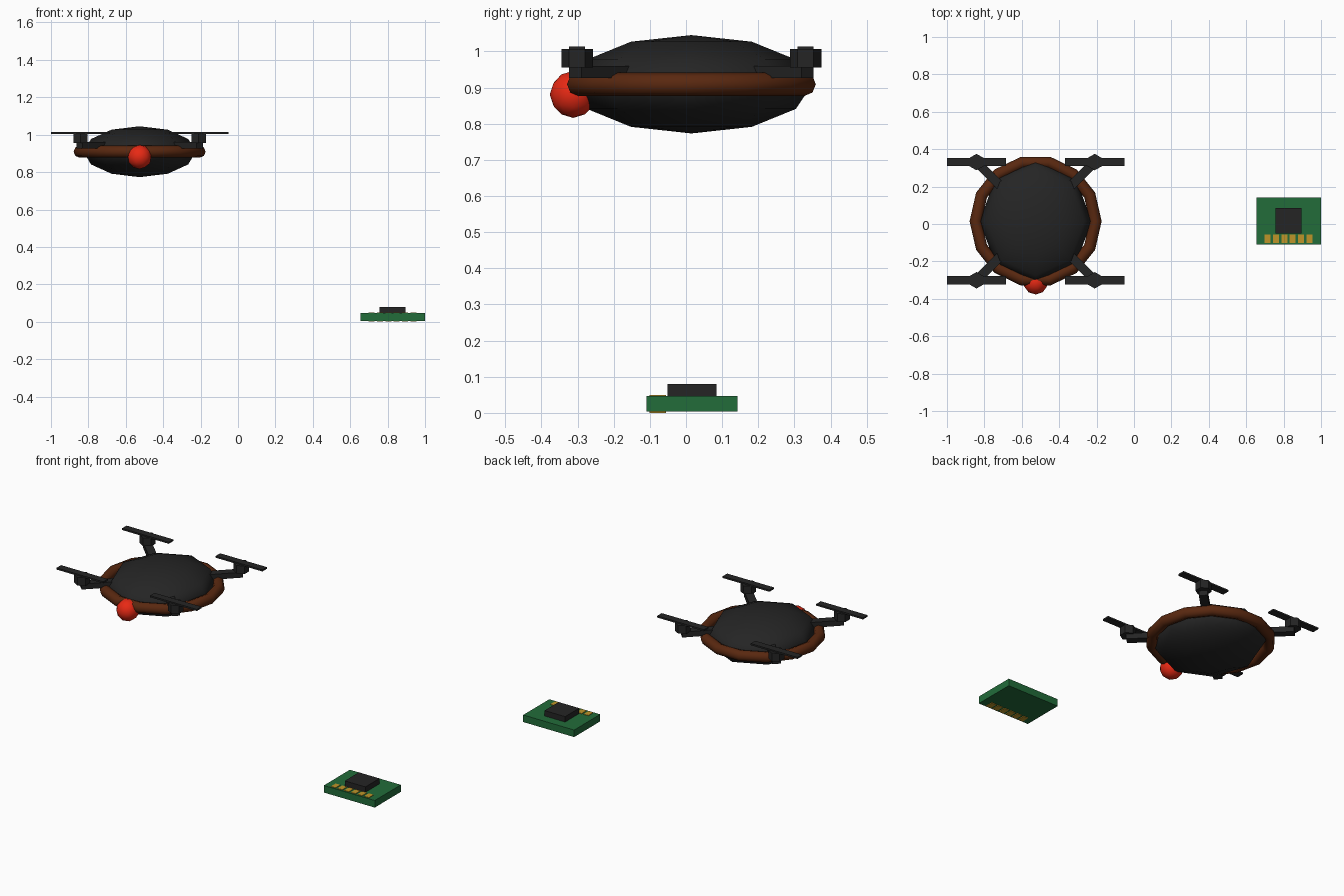
import bpy, math
from mathutils import Vector

if "Cube" in bpy.data.objects:
    bpy.data.objects.remove(bpy.data.objects["Cube"])

CX, CY = -0.526, 0.015          # centre of the drone
ARM = 0.316                     # motor offset along x and y


def material(name, rgb):
    m = bpy.data.materials.new(name)
    m.diffuse_color = (*rgb, 1)
    m.use_nodes = True
    m.node_tree.nodes["Principled BSDF"].inputs["Base Color"].default_value = m.diffuse_color
    return m


BLACK = material("charcoal", (0.018, 0.018, 0.018))
BROWN = material("brown", (0.10, 0.021, 0.005))
RED = material("red", (0.80, 0.022, 0.007))
GREEN = material("board green", (0.016, 0.15, 0.042))
GOLD = material("gold", (0.52, 0.30, 0.022))


def finish(name, mat, smooth=False):
    ob = bpy.context.object
    ob.name = name
    ob.data.materials.append(mat)
    if smooth:
        bpy.ops.object.shade_smooth()
    return ob


def box(name, lo, hi, mat, rot=0):
    lo, hi = Vector(lo), Vector(hi)
    bpy.ops.mesh.primitive_cube_add(size=1, location=(lo + hi) / 2, rotation=(0, 0, rot))
    bpy.context.object.scale = hi - lo
    return finish(name, mat)


# Flattened drone body
bpy.ops.mesh.primitive_uv_sphere_add(segments=8, ring_count=6, radius=1, location=(CX, CY, 0.909))
bpy.context.object.scale = (0.30, 0.334, 0.136)
finish("body", BLACK, True)

# Bumper ring around the body
bpy.ops.mesh.primitive_torus_add(major_segments=14, minor_segments=8, major_radius=0.321,
                                 minor_radius=0.032, location=(CX, CY, 0.909))
finish("bumper_ring", BROWN, True)

# Nose light
bpy.ops.mesh.primitive_ico_sphere_add(subdivisions=2, radius=0.065, location=(CX, -0.312, 0.881))
finish("nose_light", RED, True)

# Four diagonal arms, each with a hexagonal motor and a flat rotor blade
for sx in (-1, 1):
    for sy in (-1, 1):
        tag = ("back" if sy > 0 else "front") + ("_right" if sx > 0 else "_left")
        mx, my = CX + sx * ARM, CY + sy * ARM
        mid = 0.36 / math.sqrt(2)
        ax, ay = CX + sx * mid, CY + sy * mid
        box("arm_" + tag, (ax - 0.094, ay - 0.024, 0.927), (ax + 0.094, ay + 0.024, 0.96),
            BLACK, math.atan2(sy, sx))
        bpy.ops.mesh.primitive_cylinder_add(vertices=6, radius=0.044, depth=0.05,
                                            location=(mx, my, 0.981))
        finish("motor_" + tag, BLACK)
        box("rotor_" + tag, (mx - 0.158, my - 0.022, 1.004), (mx + 0.158, my + 0.022, 1.014), BLACK)

# Circuit board with its chip and edge contacts
box("circuit_board", (0.656, -0.109, 0.004), (1.0, 0.142, 0.047), GREEN)
box("chip", (0.757, -0.051, 0.045), (0.896, 0.085, 0.08), BLACK)
for i in range(6):
    x = 0.714 + 0.0449 * i
    box(f"contact_{i + 1}", (x - 0.016, -0.101, 0.0), (x + 0.016, -0.055, 0.05), GOLD)
